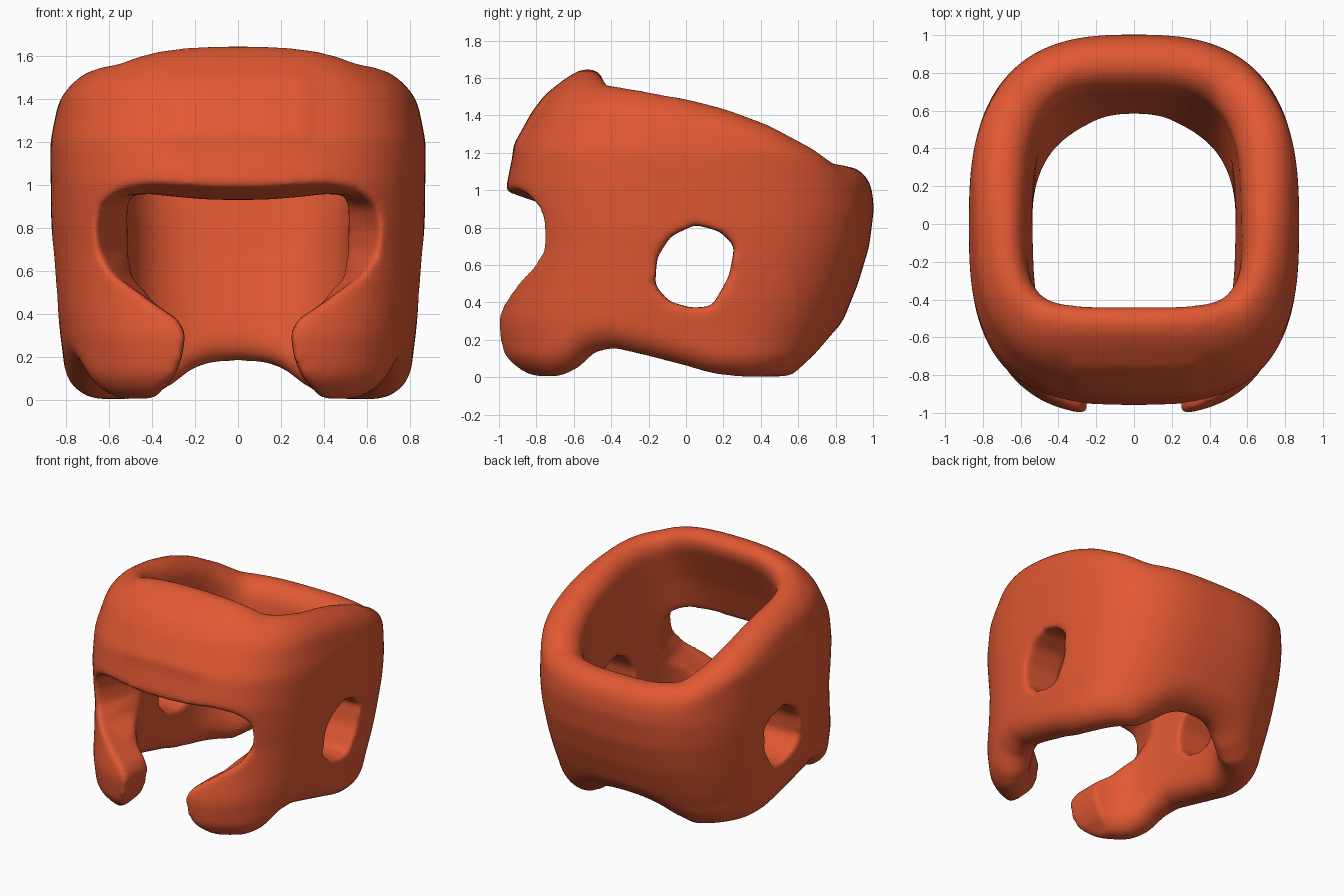
import bpy, bmesh, math
from mathutils import Vector

cube = bpy.data.objects.get("Cube")
if cube:
    bpy.data.objects.remove(cube)

leather = bpy.data.materials.new("orange_red_leather")
leather.use_nodes = True
colour = (0.75, 0.098, 0.033, 1)
leather.diffuse_color = colour
leather.node_tree.nodes["Principled BSDF"].inputs["Base Color"].default_value = colour


def table(t, pairs):
    """Linear interpolation through (key, value) pairs."""
    if t <= pairs[0][0]:
        return pairs[0][1]
    for (a, p), (b, q) in zip(pairs, pairs[1:]):
        if t <= b:
            return p + (q - p) * (t - a) / (b - a)
    return pairs[-1][1]


# Outer and inner walls by height
FRONT_OUT = [(0, -.95), (.12, -1), (.3, -1.02), (.5, -.97), (.7, -.94), (1, -.965),
             (1.22, -.92), (1.42, -.81), (1.55, -.71), (1.64, -.64)]
BACK_OUT = [(0, .7), (.1, .74), (.3, .84), (.5, .92), (.7, .98), (.9, 1.005), (1.15, .98)]
SIDE_OUT = [(0, .81), (.2, .815), (.4, .84), (.8, .87), (1.2, .875), (1.4, .835), (1.55, .78)]
FRONT_IN = [(0, -.74), (.9, -.72), (1.2, -.6), (1.6, -.41)]
BACK_IN = [(0, .54), (.2, .56), (.7, .66), (1.1, .72)]
SIDE_IN = [(0, .54), (.8, .535), (1.4, .575)]
# Squareness of the inner back wall by height
BACK_POWER = [(.2, 2.4), (1, 3.5)]
# Rim heights from front (-1) to back (1)
TOP = [(-1, 1.65), (-.995, 1.645), (-.96, 1.63), (-.9, 1.605), (-.8, 1.57), (-.7, 1.56),
       (-.4, 1.535), (0, 1.49), (.25, 1.43), (.5, 1.35), (.75, 1.235), (.88, 1.15), (1, 1.13)]
BOTTOM = [(-1, 0), (-.8, 0), (-.68, .04), (-.55, .13), (-.42, .155), (-.2, .11), (0, .06),
          (.25, .02), (.5, 0), (.88, 0), (.95, .07), (1, .18)]


def plan(angle, power):
    c, s = math.cos(angle), math.sin(angle)
    return (math.copysign(abs(c) ** (2 / power), c), math.copysign(abs(s) ** (2 / power), s))


def wall(angle, z, power, side, front, back):
    nx, ny = plan(angle, power)
    return Vector((nx * table(z, side), abs(ny) * table(z, front if ny < 0 else back), z))


def shell_point(angle, z, w):
    behind = angle < math.pi
    outer = wall(angle, z, 2.75 if behind else 2.9, SIDE_OUT, FRONT_OUT, BACK_OUT)
    inner = wall(angle, z, table(z, BACK_POWER) if behind else 3.4, SIDE_IN, FRONT_IN, BACK_IN)
    # Slightly raised forehead panel
    if outer.y < 0 and abs(outer.x) < .34 and 1.22 < z < 1.52:
        outer.y -= .014
    return inner.lerp(outer, w)


# Padded shell: a rounded wall section swept around the head
AROUND, CAP, RISE = 160, 10, 30
bm = bmesh.new()
rings = []
for i in range(AROUND):
    angle = math.tau * i / AROUND
    ny = plan(angle, 2.9)[1]
    top, low, r = table(ny, TOP), table(ny, BOTTOM), .14
    section = []
    for k in range(CAP + 1):
        a = math.pi * k / CAP
        section.append((top - r + r * math.sin(a), .5 + .5 * math.cos(a)))
    for k in range(1, RISE):
        section.append((top - r + (low + r - top + r) * k / RISE, 0))
    for k in range(CAP + 1):
        a = math.pi * (1 + k / CAP)
        section.append((low + r + r * math.sin(a), .5 + .5 * math.cos(a)))
    for k in range(1, RISE):
        section.append((low + r + (top - r - low - r) * k / RISE, 1))
    rings.append([bm.verts.new(shell_point(angle, z, w)) for z, w in section])


def bridge(data, first, second):
    n = len(first)
    for k in range(n):
        data.faces.new((first[k], second[k], second[(k + 1) % n], first[(k + 1) % n]))


for ring, after in zip(rings, rings[1:] + rings[:1]):
    bridge(bm, ring, after)


def make_object(name, data):
    bmesh.ops.recalc_face_normals(data, faces=data.faces)
    mesh = bpy.data.meshes.new(name)
    data.to_mesh(mesh)
    data.free()
    obj = bpy.data.objects.new(name, mesh)
    bpy.context.collection.objects.link(obj)
    return obj


def loft(name, profile, place, depths):
    """Closed profile lofted through the given depths."""
    data = bmesh.new()
    loops = [[data.verts.new(place(p, q, d)) for p, q in profile] for d in depths]
    for first, second in zip(loops, loops[1:]):
        bridge(data, first, second)
    data.faces.new(loops[0])
    data.faces.new(loops[-1])
    bmesh.ops.triangulate(data, faces=data.faces)
    obj = make_object(name, data)
    obj.hide_render = True
    return obj


def flared(x, z, y):
    """Opening narrows towards the head at its sides and under the brow."""
    side = max(0, abs(x) - .4) * 1.6 * max(0, y + .78)
    brow = .35 * min(.17, max(0, y + .95)) if z > .9 else 0
    return (x - math.copysign(side, x), y, z - brow)


headgear = make_object("padded_headgear", bm)
headgear.data.materials.append(leather)

# Face opening between the cheek pads, mirrored about the middle
half = [(.1, .99), (.25, 1), (.42, 1.02), (.56, 1.01), (.64, .96), (.67, .8), (.655, .69),
        (.57, .58), (.4, .455), (.28, .375), (.245, .31), (.26, .2), (.3, .1), (.38, .02),
        (.45, -.2)]
face_profile = half + [(-x, z) for x, z in reversed(half)]
face_cutter = loft("face_opening_cutter", face_profile, flared, (-1.2, -.95, -.78, -.42))

# Ear holes through both sides
ear_profile = [(.05, .815), (.18, .78), (.26, .7), (.23, .54), (.14, .38), (.03, .37),
               (-.09, .405), (-.165, .49), (-.155, .64), (-.08, .755)]
ear_cutter = loft("ear_hole_cutter", ear_profile, lambda p, q, d: (d, p, q), (-1.2, 1.2))

for cutter in (face_cutter, ear_cutter):
    cut = headgear.modifiers.new(cutter.name, "BOOLEAN")
    cut.operation, cut.solver, cut.object = "DIFFERENCE", "EXACT", cutter

# Even out the surface and round the cut edges like stuffed padding
remesh = headgear.modifiers.new("remesh", "REMESH")
remesh.mode, remesh.voxel_size, remesh.use_smooth_shade = "VOXEL", .018, True
soften = headgear.modifiers.new("soften", "SMOOTH")
soften.factor, soften.iterations = .5, 18

bpy.context.view_layer.objects.active = headgear
headgear.select_set(True)
for name in [m.name for m in headgear.modifiers]:
    bpy.ops.object.modifier_apply(modifier=name)
for cutter in (face_cutter, ear_cutter):
    bpy.data.objects.remove(cutter)
bpy.ops.object.shade_smooth()
